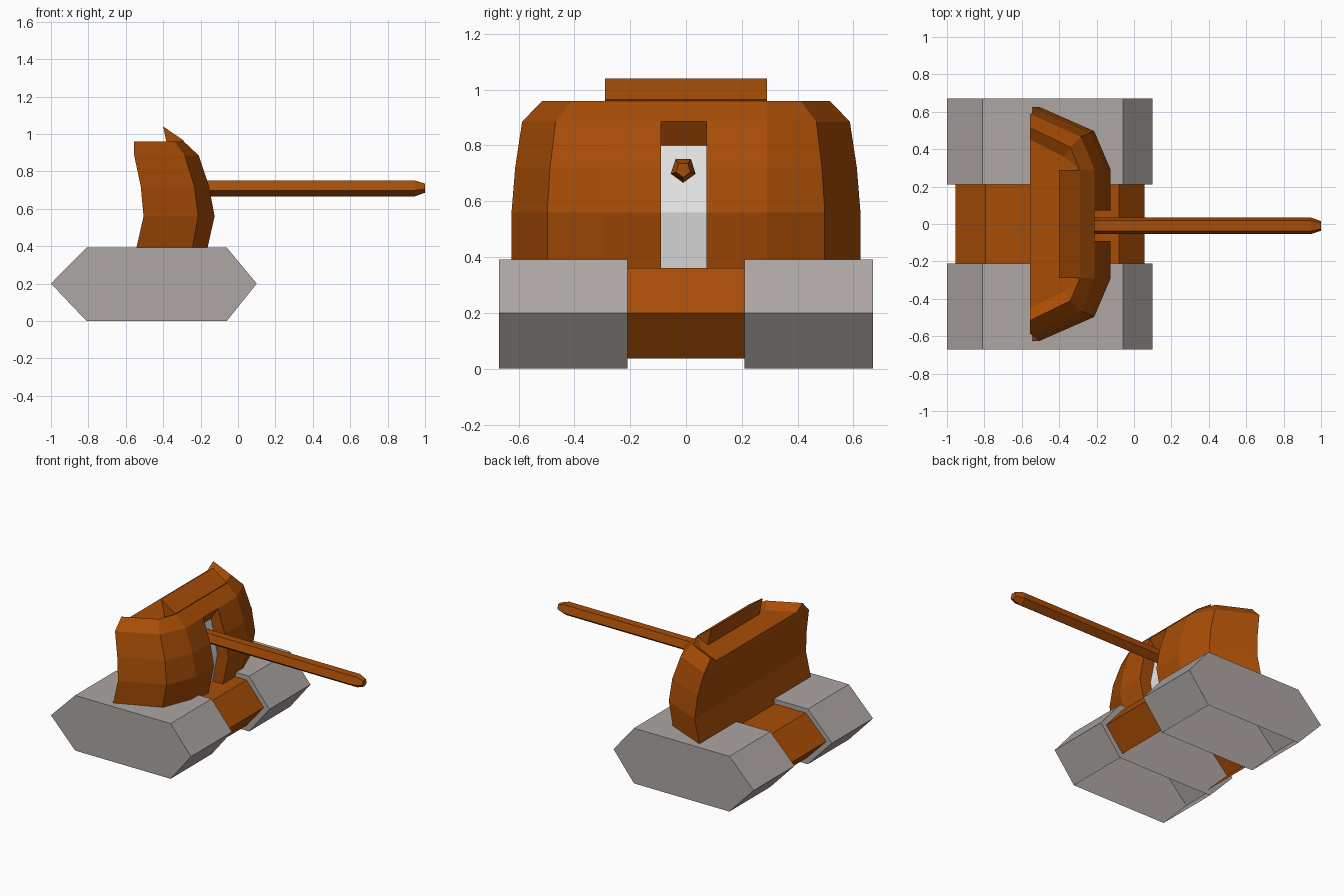
import bpy, bmesh, math

if "Cube" in bpy.data.objects:
    bpy.data.objects.remove(bpy.data.objects["Cube"])


def material(name, rgb):
    m = bpy.data.materials.new(name)
    m.diffuse_color = (*rgb, 1)
    m.use_nodes = True
    m.node_tree.nodes["Principled BSDF"].inputs["Base Color"].default_value = m.diffuse_color
    return m


ORANGE = material("burnt_orange", (0.39, 0.074, 0.002))
GREY = material("warm_grey", (0.418, 0.385, 0.368))
PALE = material("pale_grey", (0.8, 0.8, 0.8))


def finish(bm, name, mats, drop=None):
    bmesh.ops.recalc_face_normals(bm, faces=bm.faces)
    if drop:  # leave some sides open
        bmesh.ops.delete(bm, geom=[f for f in bm.faces if drop(f)], context='FACES')
    me = bpy.data.meshes.new(name)
    bm.to_mesh(me)
    bm.free()
    for m in mats:
        me.materials.append(m)
    ob = bpy.data.objects.new(name, me)
    bpy.context.collection.objects.link(ob)
    return ob


def loft(name, rings, mats, drop=None):
    """Solid through rings of points with equal counts."""
    bm = bmesh.new()
    vs = [[bm.verts.new(p) for p in r] for r in rings]
    n = len(vs[0])
    for a, b in zip(vs, vs[1:]):
        for i in range(n):
            j = (i + 1) % n
            bm.faces.new((a[i], a[j], b[j], b[i]))
    bm.faces.new(vs[0])
    bm.faces.new(vs[-1])
    return finish(bm, name, mats, drop)


def extrude_y(name, profile, y0, y1, mats, drop=None):
    return loft(name, [[(x, y, z) for x, z in profile] for y in (y0, y1)], mats, drop)


# Tracks: hexagonal side profile, open underneath
track = [(-1, .2), (-.81, .392), (-.06, .392), (.1, .2), (-.06, 0), (-.81, 0)]
for name, y0 in (("left_track", -.67), ("right_track", .21)):
    extrude_y(name, track, y0, y0 + .46, [GREY], lambda f: f.normal.z < -.95)

# Hull between the tracks, open underneath and against the tracks
hull = [(-.955, .2), (-.795, .36), (-.08, .36), (.055, .2), (-.08, .037), (-.795, .037)]
extrude_y("hull", hull, -.21, .21, [ORANGE],
          lambda f: f.normal.z < -.95 or abs(f.normal.y) > .9)

# Turret: each level is z, then (x, y) of the rear, middle and front corners
levels = [
    (.36, (-.55, .625), (-.25, .497), (-.17, .29)),
    (.56, (-.505, .625), (-.213, .497), (-.125, .29)),
    (.72, (-.52, .612), (-.233, .487), (-.155, .29)),
    (.885, (-.555, .587), (-.285, .467), (-.21, .29)),
    (.96, (-.555, .515), (-.34, .41), (-.29, .29)),
]
SLOT = (-.09, .073)
bm = bmesh.new()
rows = []
for z, rear, mid, front in levels:
    pts = [(x, -y) for x, y in (rear, mid, front)]
    pts += [(front[0], y) for y in SLOT]
    pts += [front, mid, rear]
    rows.append([bm.verts.new((x, y, z)) for x, y in pts])
for k in range(4):
    a, b = rows[k], rows[k + 1]
    for i in range(8):
        if (i == 3 and k < 3) or (i == 7 and k == 3):
            continue  # gun slot opening, and rear strip notched below
        j = (i + 1) % 8
        bm.faces.new((a[i], a[j], b[j], b[i]))

# Sunken roof that runs out through the rear edge
t = rows[4]
A, B, C, D = [bm.verts.new((x, y, .92)) for x, y in
              ((-.555, -.45), (-.375, -.36), (-.375, .36), (-.555, .45))]
for f in ((t[0], t[1], B, A), (t[1], t[2], B), (t[2], t[3], t[4], t[5], C, B),
          (t[5], t[6], C), (t[6], t[7], D, C), (A, B, C, D),
          (rows[3][7], rows[3][0], t[0], A, D, t[7])):
    bm.faces.new(f)

# Gun slot: recessed pale panel with an orange lintel
inner = [[bm.verts.new((x, y, z)) for x, z in ((-.25, .36), (-.213, .56), (-.262, .80))]
         for y in SLOT]
for c, inn in zip((3, 4), inner):
    bm.faces.new([rows[k][c] for k in range(4)] + inn[::-1])
l, r = inner
for k in range(2):
    bm.faces.new((l[k], r[k], r[k + 1], l[k + 1])).material_index = 1
bm.faces.new((l[2], r[2], rows[3][4], rows[3][3]))
bm.faces.new(rows[0][:4] + [l[0], r[0]] + rows[0][4:])
finish(bm, "turret", [ORANGE, PALE], lambda f: f.normal.z < -.95)

# Raised wedge on the turret roof
extrude_y("roof_wedge", [(-.4, 1.04), (-.29, .965), (-.30, .95), (-.375, .92)],
          -.29, .29, [ORANGE])


# Gun barrel: five sides, tapered muzzle
def ring(x, r):
    return [(x, -.01 + r * math.sin(a), .713 - r * math.cos(a))
            for a in (math.tau * i / 5 for i in range(5))]


loft("gun_barrel", [ring(-.26, .047), ring(.945, .047), ring(1, .027)], [ORANGE])
